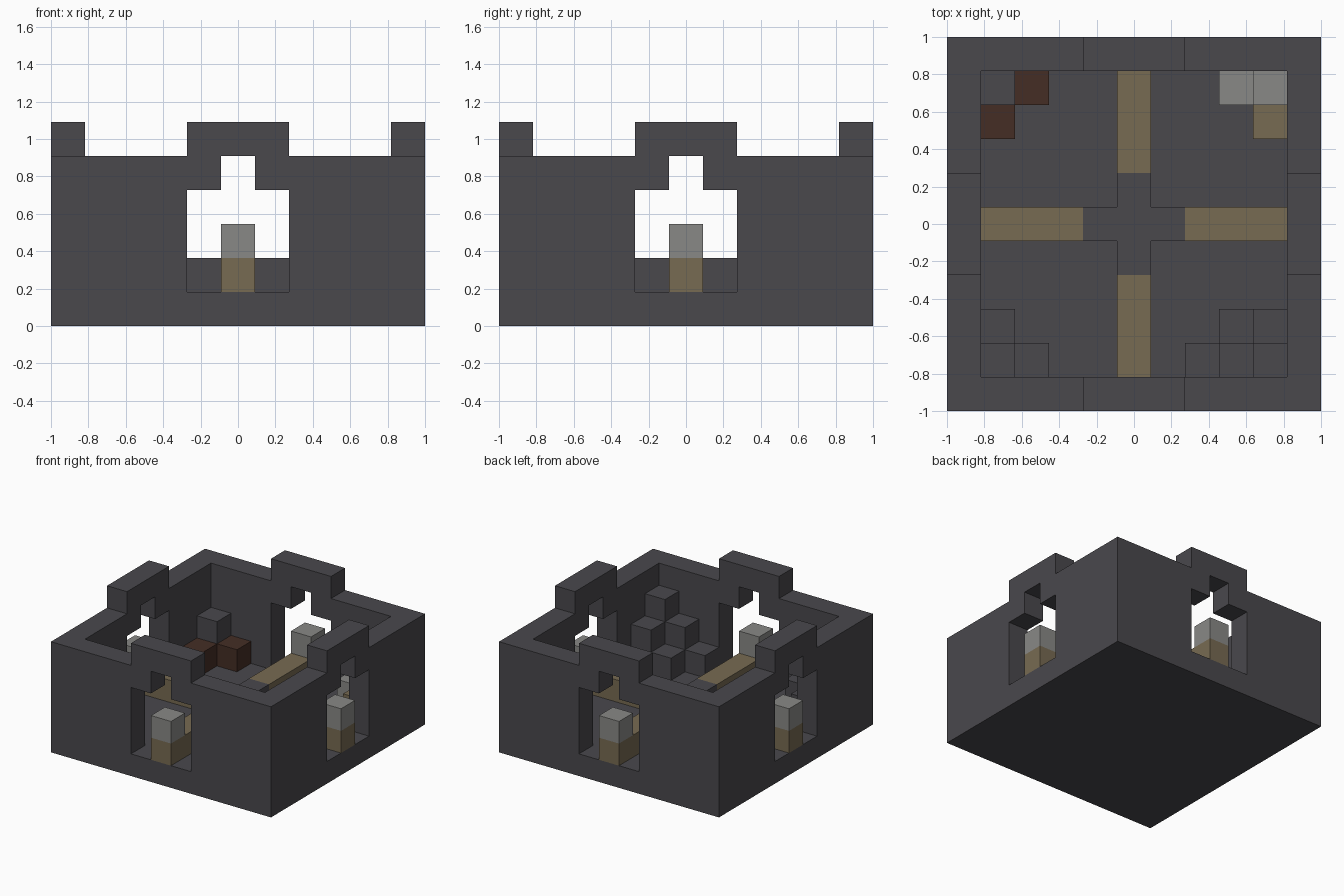
import bpy
import bmesh
from math import pi
from mathutils import Matrix, Vector

U = 2 / 11  # one block

cube = bpy.data.objects.get("Cube")
if cube:
    bpy.data.objects.remove(cube, do_unlink=True)


def material(name, rgb):
    mat = bpy.data.materials.new(name)
    mat.use_nodes = True
    colour = (*rgb, 1)
    mat.diffuse_color = colour
    bsdf = mat.node_tree.nodes["Principled BSDF"]
    bsdf.inputs["Base Color"].default_value = colour
    bsdf.inputs["Roughness"].default_value = 0.9
    return mat


DARK = material("dark_stone", (0.067, 0.065, 0.073))
TAN = material("tan_earth", (0.185, 0.145, 0.084))
GREY = material("light_grey_stone", (0.25, 0.25, 0.24))
BROWN = material("dark_brown_wood", (0.058, 0.027, 0.018))


def finish(name, bm, mat):
    bmesh.ops.recalc_face_normals(bm, faces=bm.faces)
    bm.transform(Matrix.Scale(U, 4))
    mesh = bpy.data.meshes.new(name)
    bm.to_mesh(mesh)
    bm.free()
    mesh.materials.append(mat)
    obj = bpy.data.objects.new(name, mesh)
    bpy.context.collection.objects.link(obj)
    return obj


def box(name, low, high, mat, turn=0):
    """Box between two corners, in blocks, turned about z by quarter turns."""
    low, high = Vector(low), Vector(high)
    bm = bmesh.new()
    bmesh.ops.create_cube(bm, size=1)
    bm.transform(Matrix.Rotation(turn * pi / 2, 4, "Z")
                 @ Matrix.Translation((low + high) / 2)
                 @ Matrix.Diagonal((*(high - low), 1)))
    return finish(name, bm, mat)


# Floor slab
box("floor_slab", (-5.5, -5.5, 0), (5.5, 5.5, 1), DARK)

# Walls: half profile with keyhole gate and raised parapet, mitred at corners
PROFILE = [(0, 5), (.5, 5), (.5, 4), (1.5, 4), (1.5, 1),
           (5.5, 1), (5.5, 5), (1.5, 5), (1.5, 6), (0, 6)]
OPEN_SIDES = {4, 5, 9}  # floor joint, corner mitre, middle
bm = bmesh.new()
for turn in range(4):
    spin = Matrix.Rotation(turn * pi / 2, 4, "Z")
    for side in (-1, 1):
        outer = [bm.verts.new(spin @ Vector((side * x, -5.5, z))) for x, z in PROFILE]
        inner = [bm.verts.new(spin @ Vector((side * min(x, 4.5), -4.5, z)))
                 for x, z in PROFILE]
        bm.faces.new(outer)
        bm.faces.new(inner[::-1])
        for i in range(len(PROFILE)):
            if i not in OPEN_SIDES:
                j = (i + 1) % len(PROFILE)
                bm.faces.new((outer[j], outer[i], inner[i], inner[j]))
bmesh.ops.remove_doubles(bm, verts=bm.verts, dist=0.001)
finish("walls", bm, DARK)

# Gate paths, each with a grey block in the gateway, and the middle cross
for turn, place in enumerate(("front", "left", "back", "right")):
    box(place + "_path", (-.5, -5.5, 1), (.5, -1.5, 2), TAN, turn)
    box(place + "_gate_block", (-.5, -5.5, 2), (.5, -4.5, 3), GREY, turn)
    box(place + "_cross_arm", (-.5, -1.5, 1), (.5, -.5, 2), DARK, turn)
box("cross_centre", (-.5, -.5, 1), (.5, .5, 2), DARK)

# Corner piles: block centre x, y, top height, colour
PILES = {
    "back_right_pile": [(-4, 4, 3, DARK), (-3, 4, 2, BROWN), (-4, 3, 2, BROWN)],
    "back_left_pile": [(4, 4, 3, GREY), (3, 4, 2, GREY), (4, 3, 2, TAN)],
    "front_right_pile": [(-4, -4, 3, DARK), (-3, -4, 2, DARK), (-4, -3, 2, DARK)],
    "front_left_pile": [(4, -4, 4, DARK), (3, -4, 3, DARK), (4, -3, 3, DARK),
                        (2, -4, 2, DARK), (3, -3, 2, DARK)],
}
for name, stacks in PILES.items():
    for x, y, top, mat in stacks:
        box(name, (x - .5, y - .5, 1), (x + .5, y + .5, top), mat)
